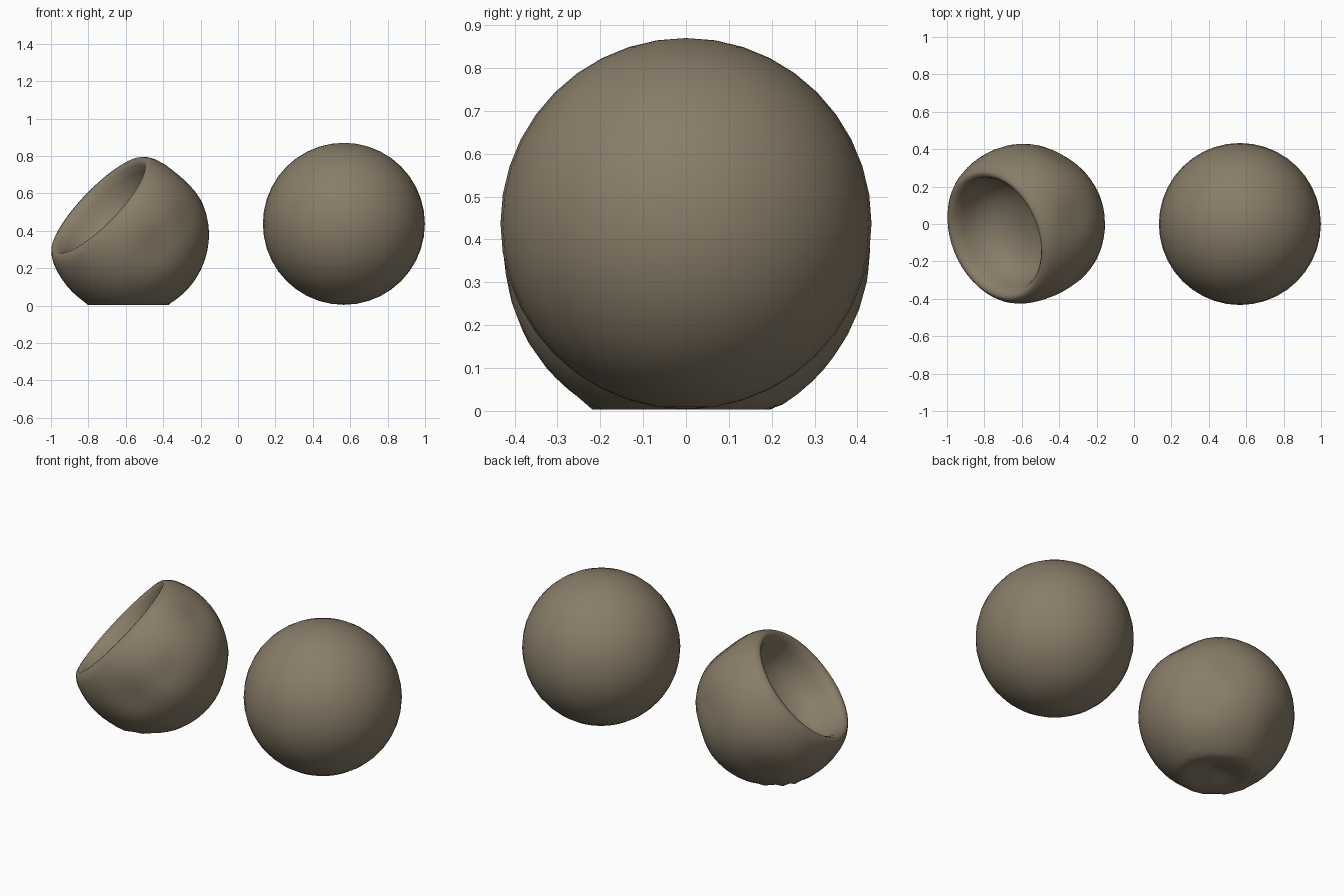
import bpy, bmesh, math
from mathutils import Vector

if "Cube" in bpy.data.objects:
    bpy.data.objects.remove(bpy.data.objects["Cube"])

# One leathery brown-grey for both balls
mat = bpy.data.materials.new("taupe")
mat.diffuse_color = (0.25, 0.205, 0.14, 1)
mat.use_nodes = True
mat.node_tree.nodes["Principled BSDF"].inputs["Base Color"].default_value = mat.diffuse_color


def finish(obj, name):
    obj.name = name
    obj.data.materials.clear()
    obj.data.materials.append(mat)
    bpy.ops.object.select_all(action='DESELECT')
    obj.select_set(True)
    bpy.context.view_layer.objects.active = obj
    bpy.ops.object.shade_smooth()


# Inflated ball
bpy.ops.mesh.primitive_uv_sphere_add(segments=40, ring_count=20, radius=0.433,
                                     location=(0.566, 0, 0.437))
finish(bpy.context.object, "full_ball")

# Deflated ball: round shell, rolled lip and sunken bowl, revolved about a tilted axis
R, SEG = 0.43, 48
centre = Vector((-0.585, 0, 0.38))
axis = Vector((-0.69, -0.28, 0.67)).normalized()
side = axis.cross(Vector((0, 0, 1))).normalized()
up = side.cross(axis)

profile = [(-R * math.cos(t), R * math.sin(t))
           for t in (math.radians(a) for a in range(6, 115, 6))]
profile += [(0.20, 0.378), (0.222, 0.358), (0.225, 0.338), (0.205, 0.318),
            (0.165, 0.303), (0.11, 0.288), (0.055, 0.26), (0.01, 0.21),
            (-0.02, 0.15), (-0.035, 0.08)]

# Soft dimples pressed into the shell: direction, depth, width
dimples = [((0.35, -0.9, -0.15), 0.028, 0.30), ((0.65, 0.1, 0.75), 0.022, 0.28),
           ((0.72, -0.65, 0.2), 0.014, 0.22), ((0.45, 0.85, 0.2), 0.018, 0.28),
           ((0.75, 0.6, -0.3), 0.015, 0.25), ((-0.4, 0.8, -0.5), 0.018, 0.28)]


def shape(a, r, ang):
    d = axis * a + (side * math.cos(ang) + up * math.sin(ang)) * r
    n = d.normalized()
    if d.length > 0.415:
        for v, depth, width in dimples:
            gap = (n - Vector(v).normalized()).length
            d -= n * depth * math.exp(-(gap / width) ** 2)
    p = centre + d
    # Flattened, slightly hollow underside
    if p.z < 0.012:
        rad = math.hypot(p.x - centre.x, p.y)
        p.z = 0.003 + 0.045 * max(0, 1 - rad / 0.2) ** 1.5
    return p


bm = bmesh.new()
rings = [[bm.verts.new(shape(a, r, 2 * math.pi * i / SEG)) for i in range(SEG)]
         for a, r in profile]
for lo, hi in zip(rings, rings[1:]):
    for i in range(SEG):
        j = (i + 1) % SEG
        bm.faces.new((lo[i], lo[j], hi[j], hi[i]))
for ring, a in ((rings[0], -R), (rings[-1], -0.04)):
    pole = bm.verts.new(shape(a, 0, 0))
    for i in range(SEG):
        bm.faces.new((ring[i], ring[(i + 1) % SEG], pole))
bmesh.ops.recalc_face_normals(bm, faces=bm.faces)
me = bpy.data.meshes.new("deflated_ball")
bm.to_mesh(me)
bm.free()
ball = bpy.data.objects.new("deflated_ball", me)
bpy.context.collection.objects.link(ball)
finish(ball, "deflated_ball")
